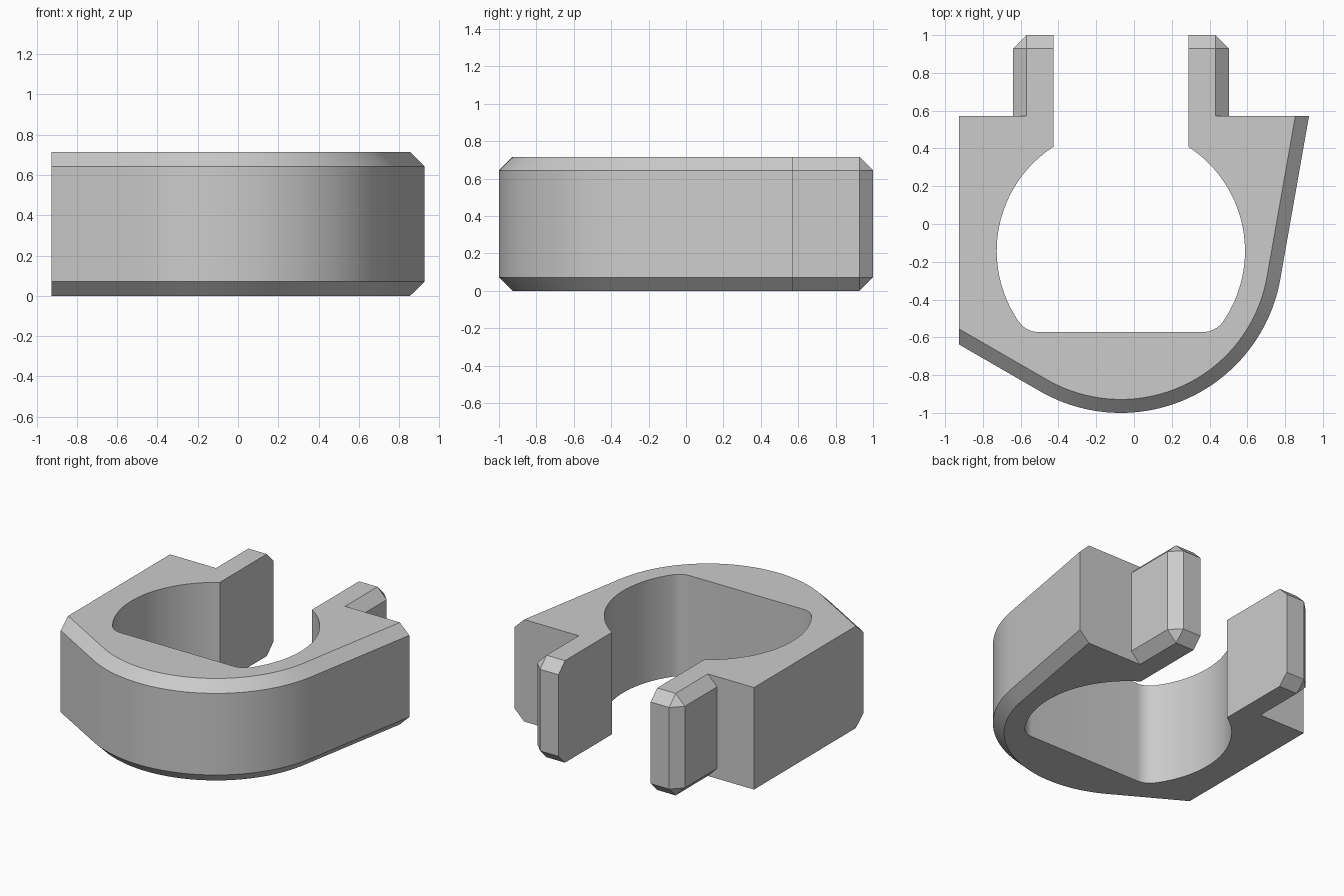
import bpy, bmesh
from math import radians, degrees, cos, sin, acos, atan2, sqrt

if "Cube" in bpy.data.objects:
    bpy.data.objects.remove(bpy.data.objects["Cube"], do_unlink=True)

UNIT = 1 / 14                      # one design unit
CX, CY = -0.975, -2                # shared centre of bore and outer curve
HEIGHT, CHAMFER = 10, 1
R_OUT, R_BORE, R_FILLET = 12, 9.2, 1.75
BACK, TIP, FLAT = 10, 16, -6       # y levels measured from the centre
SLOT, PRONG, LEFT = 5, 8, -12      # x levels measured from the centre


def arc(radius, start, end, count, cx=0, cy=0):
    steps = [radians(start + (end - start) * i / count) for i in range(count + 1)]
    return [(cx + radius * cos(a), cy + radius * sin(a)) for a in steps]


def mirrored(points):
    return [(-x, y) for x, y in reversed(points)]


def outer_wall(r):
    """Slanted front left wall, round front and slanted right wall."""
    left = (LEFT, -(r + LEFT * cos(radians(60))) / sin(radians(60)))
    tilt = radians(10)
    right = ((r + BACK * sin(tilt)) / cos(tilt), BACK)
    return [left] + arc(r, 240, 350, 48) + [right]


def prong(inset):
    """Right prong, from its outer root to the slot side of its tip."""
    x, y = PRONG - CHAMFER, TIP - CHAMFER
    if inset:
        return [(x, BACK), (x, y), (x, y), (SLOT, y)]
    return [(PRONG, BACK), (PRONG, y), (x, TIP), (SLOT, TIP)]


def bore():
    """Round bore with a filleted flat at the front, open at the back."""
    fy = FLAT + R_FILLET
    fx = sqrt((R_BORE - R_FILLET) ** 2 - fy ** 2)
    meet = degrees(atan2(fy, fx))
    half = arc(R_BORE, degrees(acos(SLOT / R_BORE)), meet, 32)
    half += arc(R_FILLET, meet, -90, 8, fx, fy)[1:]
    return half + mirrored(half)


def outline(inset):
    wall = outer_wall(R_OUT - CHAMFER if inset else R_OUT)
    return wall + prong(inset) + bore() + mirrored(prong(inset)) + [(LEFT, BACK)]


# Clip body: stacked outlines, drawn in at top and bottom for the chamfers
bm = bmesh.new()
rings = []
for z, inset in ((0, True), (CHAMFER, False), (HEIGHT - CHAMFER, False), (HEIGHT, True)):
    rings.append([bm.verts.new(((x + CX) * UNIT, (y + CY) * UNIT, z * UNIT))
                  for x, y in outline(inset)])
for low, high in zip(rings, rings[1:]):
    for i in range(len(low)):
        j = (i + 1) % len(low)
        bm.faces.new((low[i], low[j], high[j], high[i]))
bm.faces.new(rings[-1])
bm.faces.new(rings[0][::-1])
bmesh.ops.remove_doubles(bm, verts=bm.verts, dist=1e-5)
caps = [f for f in bm.faces if len(f.verts) > 4]
bmesh.ops.triangulate(bm, faces=caps)
bmesh.ops.recalc_face_normals(bm, faces=bm.faces)

mesh = bpy.data.meshes.new("clip_body")
bm.to_mesh(mesh)
bm.free()
clip = bpy.data.objects.new("clip_body", mesh)
bpy.context.collection.objects.link(clip)

# Plain grey plastic
grey = bpy.data.materials.new("light_grey")
grey.use_nodes = True
colour = (0.6, 0.6, 0.6, 1)
grey.diffuse_color = colour
grey.node_tree.nodes["Principled BSDF"].inputs["Base Color"].default_value = colour
mesh.materials.append(grey)

# Smooth curved walls, crisp chamfers
bpy.ops.object.select_all(action="DESELECT")
clip.select_set(True)
bpy.context.view_layer.objects.active = clip
bpy.ops.object.shade_smooth_by_angle(angle=radians(25))
